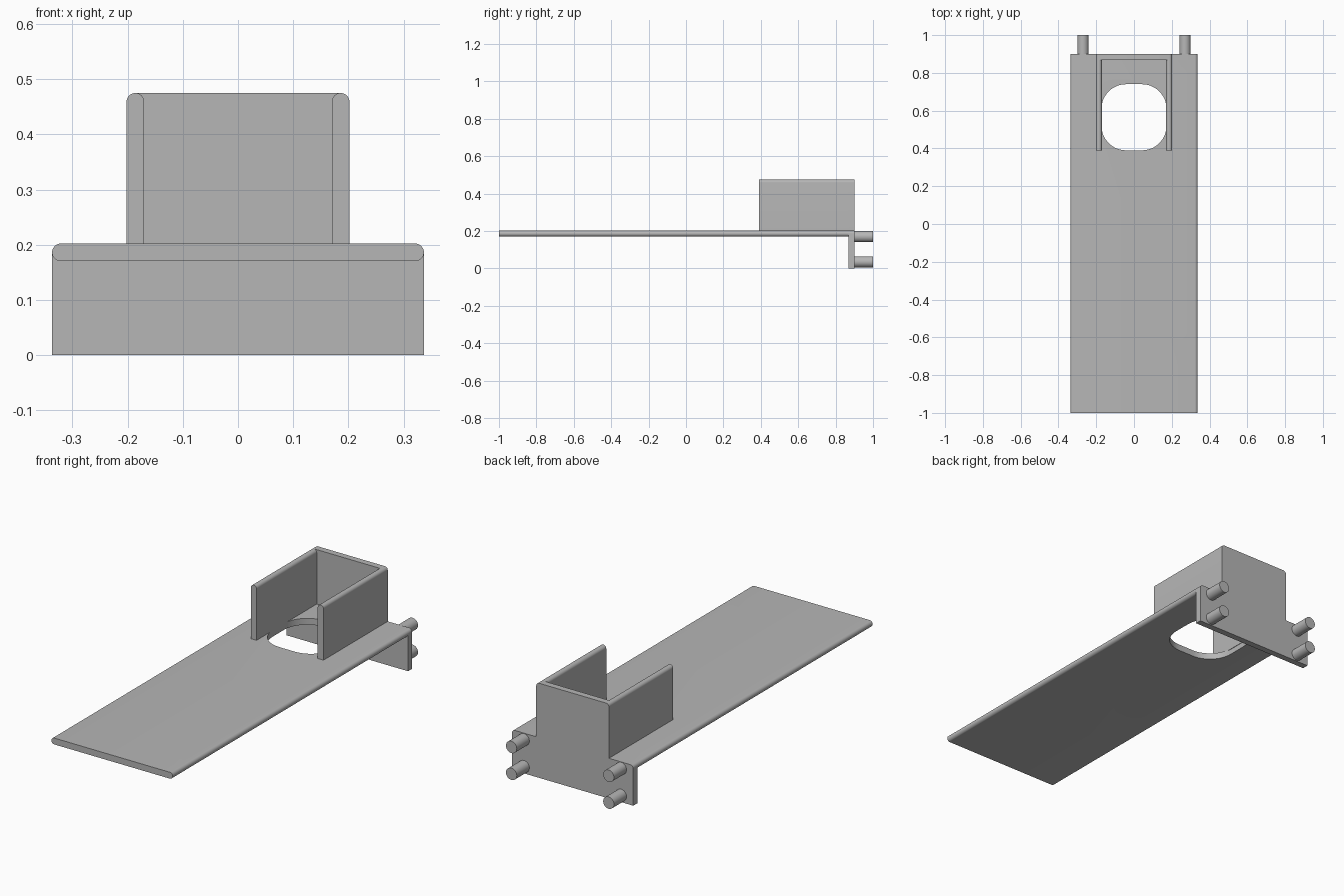
import bpy, bmesh, math
from mathutils import Vector, Matrix

cube = bpy.data.objects.get("Cube")
if cube:
    bpy.data.objects.remove(cube)

grey = bpy.data.materials.new("plain grey")
grey.use_nodes = True
colour = (0.47, 0.47, 0.47, 1)
grey.diffuse_color = colour
grey.node_tree.nodes["Principled BSDF"].inputs["Base Color"].default_value = colour

HALF, WALL, T, R = 0.337, 0.202, 0.032, 0.016   # half widths, thickness, edge radius
DECK, TOP, BACK = 0.202, 0.475, 0.9


def rounded(corners, steps=8):
    """Outline from (a, b, radius) corners, each rounded by its radius."""
    points = []
    for i, (a, b, r) in enumerate(corners):
        p = Vector((a, b))
        if not r:
            points.append(p)
            continue
        u = (Vector(corners[i - 1][:2]) - p).normalized()
        v = (Vector(corners[(i + 1) % len(corners)][:2]) - p).normalized()
        centre = p + r * (u + v)
        for k in range(steps + 1):
            t = math.pi / 2 * k / steps
            points.append(centre - r * (v * math.cos(t) + u * math.sin(t)))
    return points


def prism(name, outline, lo, hi, upright=False):
    """Extrude an outline along y, or along z when upright."""
    bm = bmesh.new()
    place = (lambda p: (p.x, p.y, lo)) if upright else (lambda p: (p.x, lo, p.y))
    face = bm.faces.new([bm.verts.new(place(p)) for p in outline])
    ext = bmesh.ops.extrude_face_region(bm, geom=[face])
    shift = (0, 0, hi - lo) if upright else (0, hi - lo, 0)
    bmesh.ops.translate(bm, vec=shift,
                        verts=[g for g in ext["geom"] if isinstance(g, bmesh.types.BMVert)])
    bmesh.ops.recalc_face_normals(bm, faces=bm.faces)
    mesh = bpy.data.meshes.new(name)
    bm.to_mesh(mesh)
    bm.free()
    mesh.materials.append(grey)
    obj = bpy.data.objects.new(name, mesh)
    bpy.context.collection.objects.link(obj)
    return obj


def smooth(obj):
    bpy.ops.object.select_all(action="DESELECT")
    obj.select_set(True)
    bpy.context.view_layer.objects.active = obj
    bpy.ops.object.shade_smooth_by_angle(angle=math.radians(30))


# Long deck with rounded sides and a rounded opening
deck = prism("deck", rounded([(-HALF, DECK - T, R), (HALF, DECK - T, R),
                              (HALF, DECK, R), (-HALF, DECK, R)]), -1, BACK - T)
cutter = prism("opening_cutter", rounded([(-0.172, 0.39, 0.13), (0.172, 0.39, 0.13),
                                          (0.172, 0.74, 0.13), (-0.172, 0.74, 0.13)], 16),
               0.1, 0.3, upright=True)
cut = deck.modifiers.new("opening", "BOOLEAN")
cut.operation, cut.solver, cut.object = "DIFFERENCE", "EXACT", cutter
bpy.context.view_layer.objects.active = deck
bpy.ops.object.modifier_apply(modifier=cut.name)
bpy.data.objects.remove(cutter)
smooth(deck)

# Stepped end plate
smooth(prism("end_plate", rounded([(-HALF, 0, 0), (HALF, 0, 0), (HALF, DECK, R),
                                   (WALL, DECK, 0), (WALL, TOP, R), (-WALL, TOP, R),
                                   (-WALL, DECK, 0), (-HALF, DECK, R)]), BACK - T, BACK))

# Side walls and the pegs on the end plate
for side, s in (("left", 1), ("right", -1)):
    inner, outer = sorted((s * WALL, s * (WALL - T)))
    smooth(prism(side + "_wall", rounded([(inner, DECK - 0.005, 0), (outer, DECK - 0.005, 0),
                                          (outer, TOP, R), (inner, TOP, R)]), 0.39, BACK - T))
    for level, z in (("lower", 0.035), ("upper", 0.17)):
        ring = [Vector((s * 0.27, z)) + 0.03 * Vector((math.cos(a), math.sin(a)))
                for a in (math.tau * k / 32 for k in range(32))]
        smooth(prism(f"{side}_{level}_peg", ring, BACK, 1))
